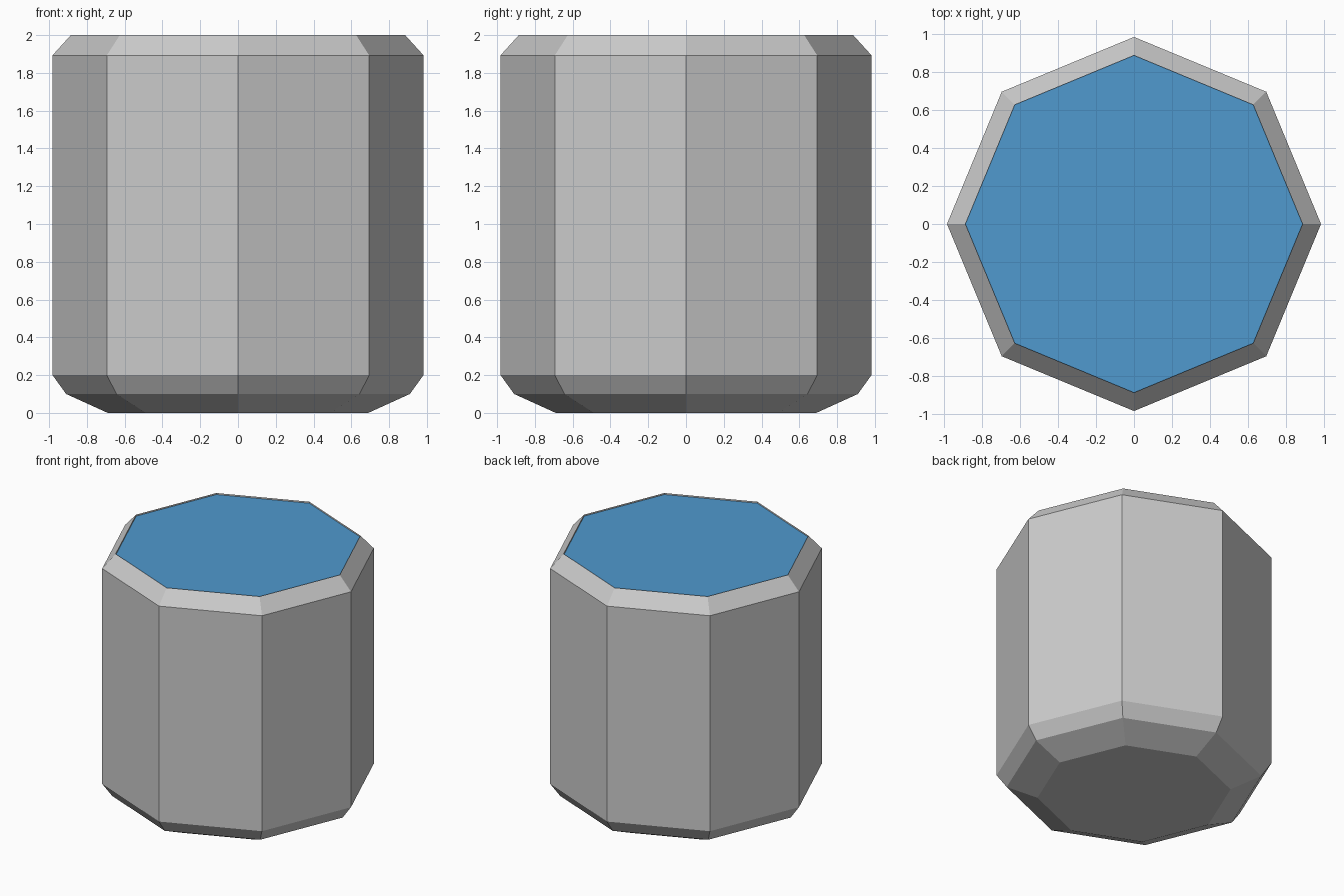
import bpy, bmesh
from math import cos, sin, tau

if "Cube" in bpy.data.objects:
    bpy.data.objects.remove(bpy.data.objects["Cube"])

SIDES = 8


def ring(bm, radius, z):
    return [bm.verts.new((radius * cos(tau * i / SIDES), radius * sin(tau * i / SIDES), z))
            for i in range(SIDES)]


def finish(bm, name):
    mesh = bpy.data.meshes.new(name)
    bm.to_mesh(mesh)
    bm.free()
    obj = bpy.data.objects.new(name, mesh)
    bpy.context.collection.objects.link(obj)
    return obj


# Octagonal container: stepped chamfer base, straight wall, chamfered rim, short inner lip
profile = [(0.69, 0.0), (0.91, 0.10), (0.982, 0.20), (0.982, 1.893), (0.885, 2.0), (0.885, 1.988)]
bm = bmesh.new()
rings = [ring(bm, r, z) for r, z in profile]
for low, high in zip(rings, rings[1:]):
    for i in range(SIDES):
        j = (i + 1) % SIDES
        bm.faces.new((low[i], low[j], high[j], high[i]))
bm.faces.new(rings[0][::-1])
finish(bm, "container")

# Blue surface set just below the rim
bm = bmesh.new()
bm.faces.new(ring(bm, 0.885, 1.988))
surface = finish(bm, "top_surface")
blue = bpy.data.materials.new("blue")
blue.diffuse_color = (0.08, 0.32, 0.62, 1)
blue.use_nodes = True
blue.node_tree.nodes["Principled BSDF"].inputs["Base Color"].default_value = blue.diffuse_color
surface.data.materials.append(blue)
